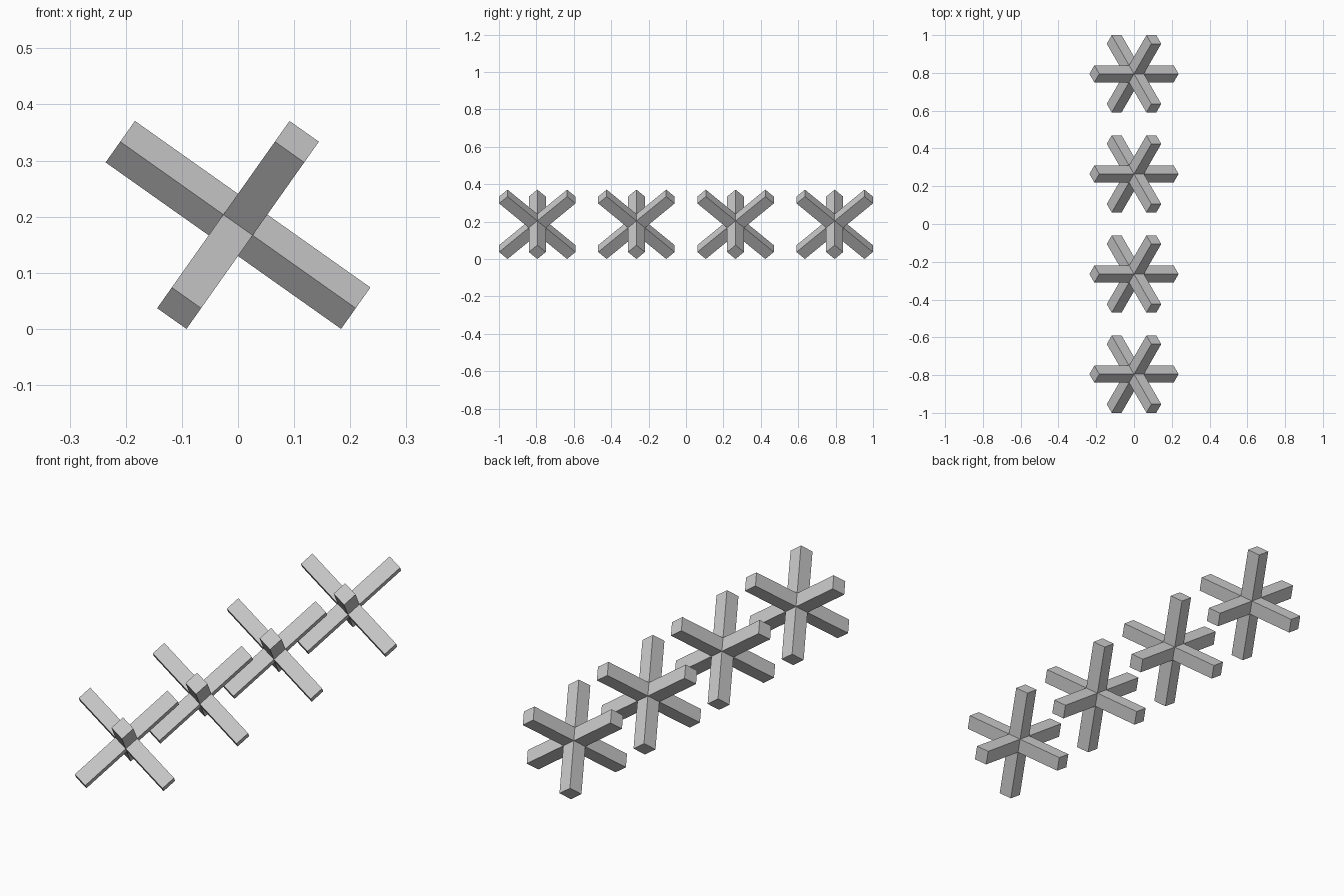
import bpy, bmesh
from math import sqrt
from mathutils import Matrix, Vector

if "Cube" in bpy.data.objects:
    bpy.data.objects.remove(bpy.data.objects["Cube"])

LENGTH, WIDTH, SPACING = 0.514, 0.064, 0.53

# Three mutually square bar directions, all leaning equally off vertical
axes = [Vector((-sqrt(2 / 3), 0, sqrt(1 / 3))),
        Vector((sqrt(1 / 6), -sqrt(1 / 2), sqrt(1 / 3))),
        Vector((sqrt(1 / 6), sqrt(1 / 2), sqrt(1 / 3)))]
tilt = Matrix(axes).transposed()

# Six-armed cross: a small core cube with every face pulled outward
bm = bmesh.new()
bmesh.ops.create_cube(bm, size=WIDTH)
bm.normal_update()
for face, normal in [(f, f.normal.copy()) for f in bm.faces]:
    tip = bmesh.ops.extrude_discrete_faces(bm, faces=[face])["faces"][0]
    bmesh.ops.translate(bm, verts=tip.verts, vec=normal * (LENGTH - WIDTH) / 2)
bmesh.ops.remove_doubles(bm, verts=bm.verts, dist=1e-5)

# Tip it onto three arms and rest it on the floor
bmesh.ops.transform(bm, matrix=tilt.to_4x4(), verts=bm.verts)
lift = -min(v.co.z for v in bm.verts)
bmesh.ops.translate(bm, verts=bm.verts, vec=(0, 0, lift))
bmesh.ops.recalc_face_normals(bm, faces=bm.faces)
mesh = bpy.data.meshes.new("six_armed_cross")
bm.to_mesh(mesh)
bm.free()

# Row of four crosses
for i in range(4):
    cross = bpy.data.objects.new(f"six_armed_cross_{i + 1}", mesh)
    cross.location.y = (i - 1.5) * SPACING
    bpy.context.collection.objects.link(cross)
